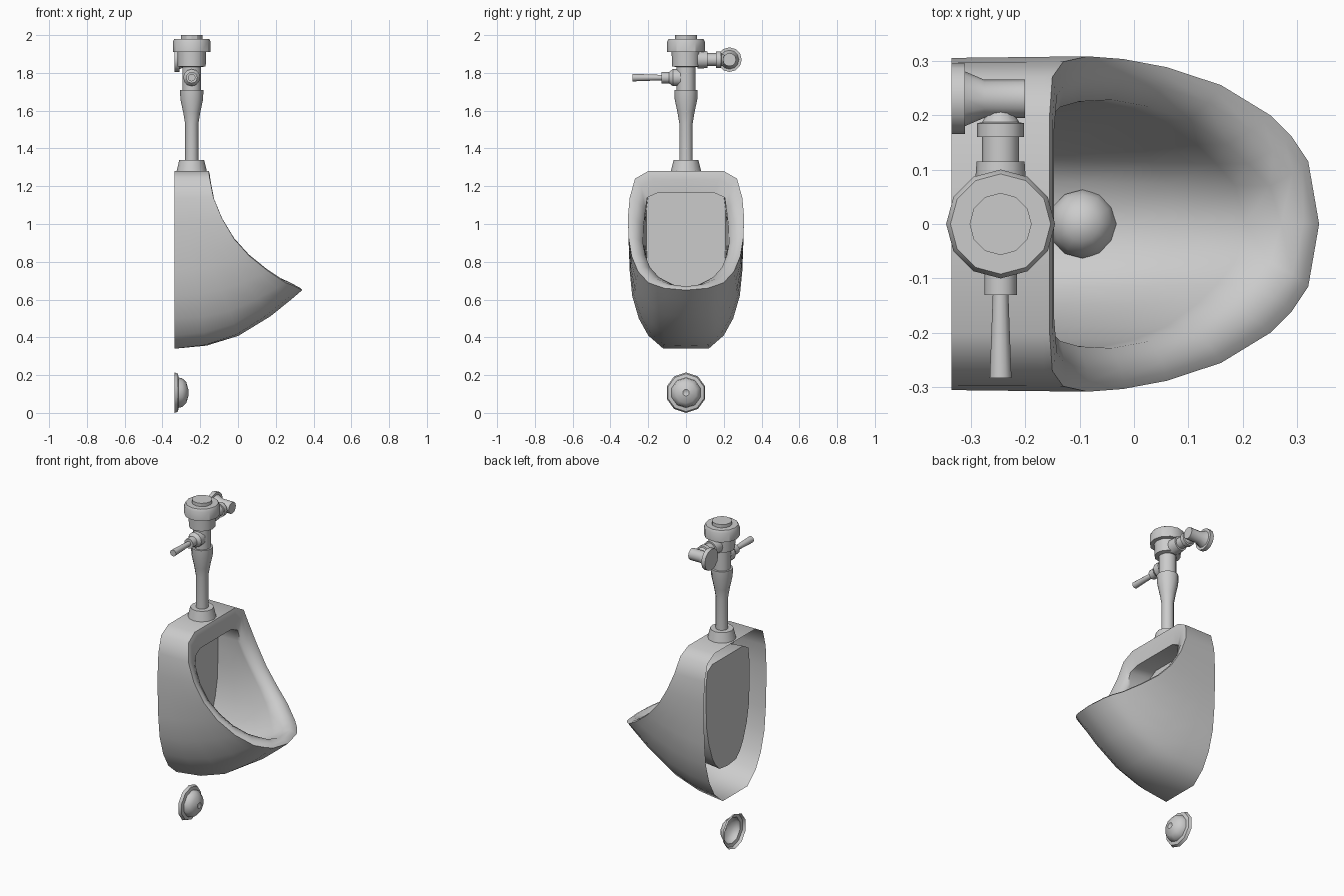
import bpy, bmesh, math
from mathutils import Vector, Matrix

if "Cube" in bpy.data.objects:
    bpy.data.objects.remove(bpy.data.objects["Cube"])

grey = bpy.data.materials.new("porcelain_grey")
grey.use_nodes = True
grey.diffuse_color = (0.6, 0.6, 0.6, 1)
grey.node_tree.nodes["Principled BSDF"].inputs["Base Color"].default_value = (0.6, 0.6, 0.6, 1)


def finish(bm, name, angle):
    bmesh.ops.remove_doubles(bm, verts=bm.verts, dist=0.0001)
    bmesh.ops.recalc_face_normals(bm, faces=bm.faces)
    mesh = bpy.data.meshes.new(name)
    bm.to_mesh(mesh)
    bm.free()
    mesh.materials.append(grey)
    obj = bpy.data.objects.new(name, mesh)
    bpy.context.collection.objects.link(obj)
    bpy.ops.object.select_all(action='DESELECT')
    obj.select_set(True)
    bpy.context.view_layer.objects.active = obj
    bpy.ops.object.shade_smooth_by_angle(angle=math.radians(angle))
    return obj


def loft(bm, rings, closed=True):
    rows = [[bm.verts.new(p) for p in ring] for ring in rings]
    n = len(rows[0])
    for a, b in zip(rows, rows[1:]):
        for i in range(n if closed else n - 1):
            j = (i + 1) % n
            bm.faces.new((a[i], a[j], b[j], b[i]))
    return rows


def lathe(name, origin, axis, profile, sides=12, angle=35):
    """Turn (radius, distance) pairs round an axis; zero radius closes an end."""
    turn = Vector((0, 0, 1)).rotation_difference(Vector(axis)).to_matrix()
    bm = bmesh.new()
    rings = []
    for r, d in profile:
        ring = []
        for k in range(sides):
            a = math.tau * k / sides
            ring.append(Vector(origin) + turn @ Vector((r * math.cos(a), r * math.sin(a), d)))
        rings.append(ring)
    loft(bm, rings)
    bmesh.ops.dissolve_degenerate(bm, dist=0.0001, edges=bm.edges)
    return finish(bm, name, angle)


# Half outlines, top centre to bottom centre
BACK_X, PANEL_X = -0.335, -0.285
back = [Vector((BACK_X, y, z)) for y, z in (
    (0, 1.28), (.2, 1.28), (.27, 1.24), (.297, 1.14), (.305, 1.0), (.303, .88),
    (.298, .75), (.285, .62), (.25, .5), (.2, .41), (.12, .34), (0, .34))]
rim = [Vector(p) for p in (
    (-.155, 0, 1.28), (-.155, .2, 1.28), (-.15, .27, 1.24), (-.13, .298, 1.14),
    (-.085, .308, 1.03), (-.02, .303, .92), (.06, .288, .83), (.16, .255, .75),
    (.25, .2, .69), (.29, .16, .675), (.32, .115, .66), (.34, 0, .65))]
lip = [Vector(p) for p in (
    (-.15, 0, 1.165), (-.15, .15, 1.165), (-.145, .205, 1.14), (-.135, .215, 1.07),
    (-.1, .225, .99), (-.04, .228, .9), (.03, .215, .83), (.1, .19, .77),
    (.17, .145, .72), (.21, .11, .7), (.25, .07, .68), (.27, 0, .665))]
panel = [Vector((PANEL_X, y, z)) for y, z in (
    (0, 1.18), (.15, 1.18), (.2, 1.15), (.21, 1.07), (.21, .99), (.21, .9),
    (.205, .8), (.185, .7), (.15, .6), (.12, .55), (.08, .51), (0, .5))]


def between(a, b, t, sag):
    """Ring part way from a to b, sagging more towards the bottom."""
    ring = []
    for p, q in zip(a, b):
        low = max(0, (1.0 - (p.z + q.z) / 2) / 0.5) ** 2
        v = p.lerp(q, t)
        v.z -= sag * low * math.sin(math.pi * t)
        ring.append(v)
    return ring


# Bowl: outer shell, rounded rim, inner basin and its back panel
crest = [p.lerp(q, .5) + Vector((.006, 0, .012)) for p, q in zip(rim, lip)]
rings = [between(back, rim, t, .085) for t in (0, .25, .5, .75, .92)] + [rim]
rings += [[p.lerp(q, .2) + Vector((.004, 0, .008)) for p, q in zip(rim, lip)], crest, lip]
rings += [between(lip, panel, t, .07) for t in (.12, .35, .65, 1)]
bm = bmesh.new()
rows = loft(bm, rings, closed=False)
last = rows[-1]
centre = bm.verts.new((PANEL_X, 0, .85))
for a, b in zip(last, last[1:]):
    bm.faces.new((a, b, centre))
geom = bm.verts[:] + bm.edges[:] + bm.faces[:]
copy = bmesh.ops.duplicate(bm, geom=geom)["geom"]
bmesh.ops.scale(bm, vec=(1, -1, 1), verts=[g for g in copy if isinstance(g, bmesh.types.BMVert)])
finish(bm, "bowl", 60)

# Strainer dome on the basin floor
lathe("basin_strainer", (-.095, 0, .5), (0, 0, 1),
      [(.063, 0), (.063, .03), (.054, .062), (.032, .084), (0, .093)], angle=60)

# Upright flush valve
VX = -.245
lathe("pipe_collar", (VX, 0, 0), (0, 0, 1), [(.08, 1.28), (.066, 1.338), (0, 1.338)])
lathe("flush_pipe", (VX, 0, 0), (0, 0, 1),
      [(.035, 1.33), (.035, 1.53), (.045, 1.59), (.06, 1.66), (.062, 1.71), (0, 1.71)])
lathe("valve_body", (VX, 0, 0), (0, 0, 1),
      [(.05, 1.7), (.05, 1.83), (.074, 1.835), (.076, 1.91), (0, 1.91)])
lathe("valve_cap", (VX, 0, 0), (0, 0, 1),
      [(0, 1.91), (.1, 1.91), (.1, 1.965), (.092, 1.98), (.057, 1.98), (.057, 2.0), (0, 2.0)], 12, 30)

# Flush lever
lathe("lever_socket", (VX, 0, 1.775), (0, -1, 0),
      [(.045, .03), (.045, .07), (.03, .09), (.03, .13), (0, .13)])
lathe("flush_lever", (VX, 0, 1.775), (0, -1, 0),
      [(.014, .12), (.02, .283), (0, .283)])

# Supply pipe with elbow to the wall
SZ, SY = 1.87, .23
lathe("supply_pipe", (VX, 0, SZ), (0, 1, 0),
      [(.048, .06), (.044, .115), (.034, .115), (.034, .16), (.043, .16), (.043, .185),
       (.034, .187), (.012, .225), (0, .225)])
lathe("wall_pipe", (0, SY, SZ), (-1, 0, 0),
      [(0, .2), (.035, .2), (.035, .275), (.05, .31), (.065, .31), (.065, .335), (0, .335)])

# Drain cover on the wall, hollow behind
lathe("drain_cover", (0, 0, .107), (1, 0, 0),
      [(.107, -.335), (.1, -.318), (.08, -.314), (.076, -.295), (.056, -.274),
       (.018, -.263), (.01, -.268), (0, -.268)], 10, 50)
